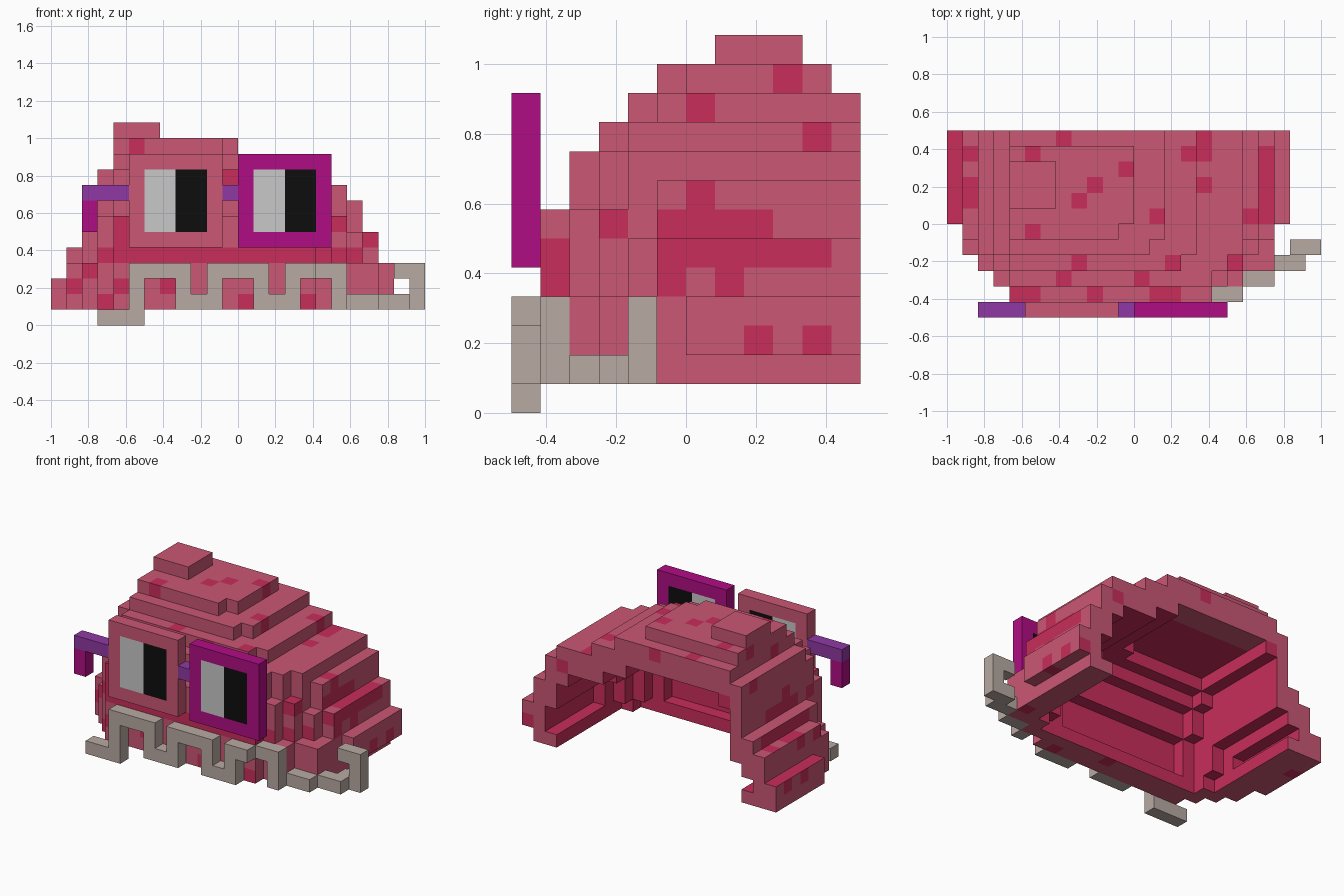
import bpy, bmesh

if "Cube" in bpy.data.objects:
    bpy.data.objects.remove(bpy.data.objects["Cube"])

U = 1 / 12  # one block


def lin(c):
    c /= 255
    return c / 12.92 if c <= 0.04045 else ((c + 0.055) / 1.055) ** 2.4


def material(name, r, g, b):
    m = bpy.data.materials.new(name)
    m.diffuse_color = (lin(r), lin(g), lin(b), 1)
    m.use_nodes = True
    m.node_tree.nodes["Principled BSDF"].inputs["Base Color"].default_value = m.diffuse_color
    return m


PINK = material("pink", 202, 87, 117)
DEEP = material("deep_pink", 200, 45, 91)
MAGENTA = material("magenta", 176, 13, 132)
PURPLE = material("purple", 143, 57, 163)
BONE = material("bone", 185, 170, 163)
WHITE = material("pale_grey", 200, 200, 200)
BLACK = material("black", 13, 13, 13)

# Each side of a block: direction and its four corners
SIDES = [
    ((1, 0, 0), ((1, 0, 0), (1, 1, 0), (1, 1, 1), (1, 0, 1))),
    ((-1, 0, 0), ((0, 0, 0), (0, 0, 1), (0, 1, 1), (0, 1, 0))),
    ((0, 1, 0), ((0, 1, 0), (0, 1, 1), (1, 1, 1), (1, 1, 0))),
    ((0, -1, 0), ((0, 0, 0), (1, 0, 0), (1, 0, 1), (0, 0, 1))),
    ((0, 0, 1), ((0, 0, 1), (1, 0, 1), (1, 1, 1), (0, 1, 1))),
    ((0, 0, -1), ((0, 0, 0), (0, 1, 0), (1, 1, 0), (1, 0, 0))),
]


def box(x0, x1, y0, y1, z0, z1):
    return {(x, y, z) for x in range(x0, x1) for y in range(y0, y1) for z in range(z0, z1)}


def build(name, cells, mats, rule=lambda c, n, d: 0):
    """Skin a set of unit blocks; rule picks the material of each outer face."""
    bm, verts = bmesh.new(), {}
    for c in sorted(cells):
        for d, corners in SIDES:
            n = tuple(a + b for a, b in zip(c, d))
            if n in cells:
                continue
            loop = []
            for k in corners:
                p = tuple(a + b for a, b in zip(c, k))
                if p not in verts:
                    verts[p] = bm.verts.new([v * U for v in p])
                loop.append(verts[p])
            bm.faces.new(loop).material_index = rule(c, n, d)
    me = bpy.data.meshes.new(name)
    bm.to_mesh(me)
    bm.free()
    for m in mats:
        me.materials.append(m)
    bpy.context.collection.objects.link(bpy.data.objects.new(name, me))


# Stepped outer dome: stacked slabs with staircase corners
outer = set()
for slab in [
    # feet and lower rim
    (-12, 9, 0, 6, 1, 3), (-11, 10, 0, 6, 2, 4), (-11, 9, -2, 6, 1, 4),
    (-10, 9, -3, 6, 1, 4), (-9, 7, -4, 6, 1, 4), (-8, 5, -5, 6, 1, 7),
    # middle
    (-11, 9, -1, 6, 4, 5), (-10, 9, -1, 6, 4, 6), (-10, 8, -2, 6, 4, 6),
    (-9, 7, -3, 6, 4, 7), (-9, 6, -4, 6, 4, 7),
    (-9, 8, -1, 6, 6, 8), (-9, 7, -2, 6, 6, 9), (-9, 6, -3, 6, 7, 9),
    (-8, 5, -4, 6, 7, 9),
    # crown
    (-9, 4, -2, 6, 9, 10), (-8, 3, -3, 6, 9, 10),
    (-8, 2, -1, 6, 10, 11), (-8, 1, -2, 6, 10, 11),
    (-8, 0, 0, 5, 11, 12), (-8, -1, -1, 5, 11, 12), (-8, -5, 1, 4, 12, 13),
]:
    outer |= box(*slab)


# Hollow inside, open to the back and below
def is_hollow(x, y, z):
    if z > 8 or (z == 1 and not (-9 <= x < 7 and y >= -3)):
        return False
    return all((x + i, min(y + j, 4 if z > 8 else 5), k) in outer
               for i in (-1, 0, 1) for j in (-1, 0, 1) for k in (z, z + 2))


hollow = {c for c in outer if is_hollow(*c)}

# Spots on upward, sideways and forward faces
TOP_SPOTS = {(-5, 5), (-7, 4), (-1, 3), (-3, 2), (-4, 1), (1, 0), (4, 5), (3, 4), (4, 4),
             (4, 2), (-7, -1), (7, 0), (-11, 4), (-11, 2), (-11, 1), (-4, -3), (2, -3),
             (6, -3), (-5, -4), (0, -4), (-8, -5), (-7, -5), (-3, -5), (1, -5), (2, -5)}
SIDE_SPOTS = {(4, 9), (0, 10), (3, 11), (2, 2), (4, 2), (0, 7), (-1, 4), (1, 4), (-3, 6)}
FRONT_SPOTS = {(-7, 11), (-1, 9), (-8, 6), (6, 6), (8, 5), (-11, 2), (-10, 3), (-9, 1),
               (-8, 2), (-5, 2), (0, 1), (4, 1), (7, 4), (-7, 5), (-8, 5)}


def body_colour(c, n, d):
    x, y, z = c
    if n in hollow:
        return 0 if d[2] < 0 and z == 9 and y > 3 else 1
    if d[2] > 0:
        return int((x, y) in TOP_SPOTS or x == -12 or (x == 8 and 0 <= y < 5))
    if d[2] < 0:
        return int((x * 5 + y * 3) % 17 == 0)
    if d[0]:
        band = (z == 5 and -1 <= y < 5) or (z == 6 and -1 <= y < 3)
        return int((y, z) in SIDE_SPOTS or band or (y == -5 and z in (4, 5)))
    if d[1] < 0:
        return int((x, z) in FRONT_SPOTS or (z == 4 and -9 <= x < 7))
    return int((x, z) in {(9, 2), (6, 7), (-2, 10), (-8, 8)})


build("body", outer - hollow, [PINK, DEEP], body_colour)

# Zigzag teeth wrapping round the right front corner
teeth = set()
for x0, x1, z0, z1 in [
    (-9, -6, 0, 1), (-7, -6, 0, 4), (-7, -3, 3, 4), (-4, -3, 1, 4), (-4, -1, 1, 2),
    (-2, -1, 1, 4), (-2, 2, 3, 4), (1, 2, 1, 4), (1, 4, 1, 2), (3, 4, 1, 4), (3, 5, 3, 4),
]:
    teeth |= box(x0, x1, -6, -5, z0, z1)
for b in [(5, 7, -5, -4, 3, 4), (6, 7, -5, -4, 1, 4), (7, 9, -4, -3, 1, 2),
          (9, 11, -3, -2, 1, 2), (10, 12, -2, -1, 1, 2), (11, 12, -2, -1, 1, 4),
          (10, 12, -2, -1, 3, 4)]:
    teeth |= box(*b)
build("teeth", teeth, [BONE])

# Square glasses with two-tone lenses
for name, x0, mat in (("left_lens", -7, PINK), ("right_lens", 0, MAGENTA)):
    def lens_colour(c, n, d, x0=x0):
        i, k = c[0] - x0, c[2]
        if d[1] and 1 <= i < 5 and 6 <= k < 10:
            return 1 if i < 3 else 2
        return 0
    build(name, box(x0, x0 + 6, -6, -5, 5, 11), [mat, WHITE, BLACK], lens_colour)

build("glasses_bridge", box(-1, 0, -6, -5, 8, 9), [PURPLE])
build("glasses_arm", box(-10, -7, -6, -5, 8, 9), [PURPLE])
build("glasses_arm_tip", box(-10, -9, -6, -5, 6, 8), [MAGENTA])
